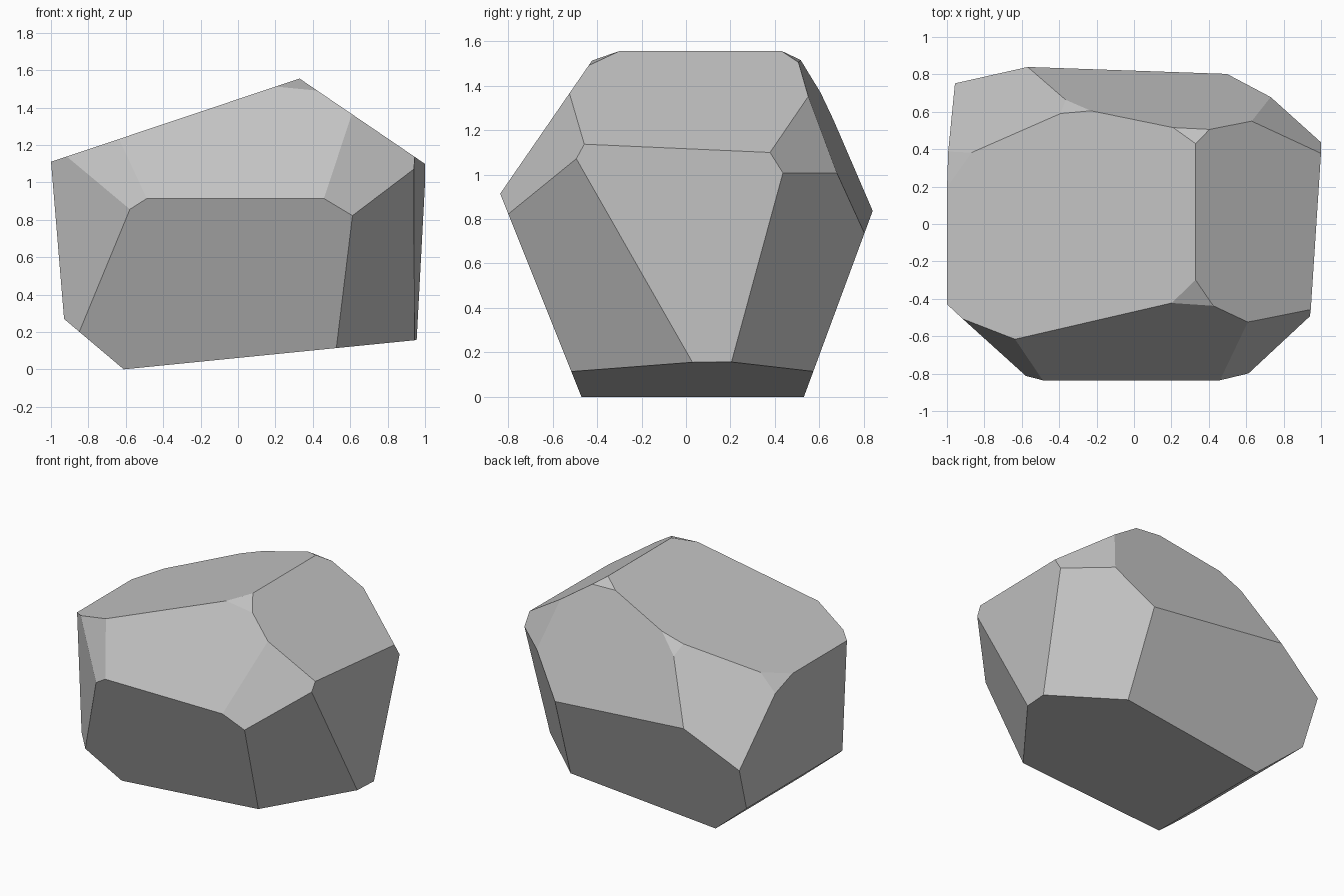
import bpy
import bmesh
from mathutils import Vector

default_cube = bpy.data.objects.get("Cube")
if default_cube:
    bpy.data.objects.remove(default_cube, do_unlink=True)


def make_material(name, colour):
    material = bpy.data.materials.new(name)
    material.use_nodes = True
    material.diffuse_color = colour
    material.node_tree.nodes["Principled BSDF"].inputs["Base Color"].default_value = colour
    return material


def slice_block(bm, normal, distance):
    """Cut away everything where normal . point exceeds distance, then cap the cut."""
    normal = Vector(normal)
    bmesh.ops.bisect_plane(
        bm,
        geom=bm.verts[:] + bm.edges[:] + bm.faces[:],
        dist=0.00001,
        plane_co=normal * distance / normal.length_squared,
        plane_no=normal,
        clear_outer=True,
    )
    open_edges = [edge for edge in bm.edges if edge.is_boundary]
    if open_edges:
        bmesh.ops.edgeloop_fill(bm, edges=open_edges)


# Each facet of the stone: outward direction and plane offset
facets = {
    # main sides
    "top": ((-.335, 0, 1), 1.445),
    "right shoulder": ((.68, 0, 1), 1.779),
    "underside": ((.1, 0, -1), -.0615),
    "left undercut": ((-.844, 0, -1), .515),
    "left side": ((-1, 0, -.083), .9075),
    "right side": ((1, -.067, -.035), .936),
    "front": ((0, -1, -.4), .47),
    "back": ((0, 1, -.37), .53),
    # sloping shoulders
    "front shoulder": ((0, -1, .69), 1.466),
    "back shoulder": ((.072, 1, .395), 1.129),
    # corner chamfers
    "back left chamfer": ((-.7, 1, .78), 1.89),
    "back right lower chamfer": ((.9, 1, -.32), 1.014),
    "back right upper chamfer": ((.9, 1, .64), 1.981),
    "front right lower chamfer": ((1.36, -1, -.566), 1.166),
    "front right upper chamfer": ((.545, -1, .51), 1.552),
    "front left lower chamfer": ((-.92, -1, -.02), 1.327),
    "front left upper chamfer": ((-.536, -1, .44), 1.499),
    # small chipped corners
    "front peak chip": ((.07, -.42, 1), 1.704),
    "back peak chip": ((.085, .59, 1), 1.837),
    "back rim chip": ((-.39, 1, .9), 1.926),
    "left rim chip": ((-.94, .43, 1), 2.135),
}

# Stone: a block cut down facet by facet
bm = bmesh.new()
bmesh.ops.create_cube(bm, size=5)
for direction, offset in facets.values():
    slice_block(bm, direction, offset)
bmesh.ops.recalc_face_normals(bm, faces=bm.faces[:])

mesh = bpy.data.meshes.new("faceted_rock")
bm.to_mesh(mesh)
bm.free()
for polygon in mesh.polygons:
    polygon.use_smooth = False
mesh.materials.append(make_material("stone grey", (.55, .55, .55, 1)))

rock = bpy.data.objects.new("faceted_rock", mesh)
bpy.context.collection.objects.link(rock)
